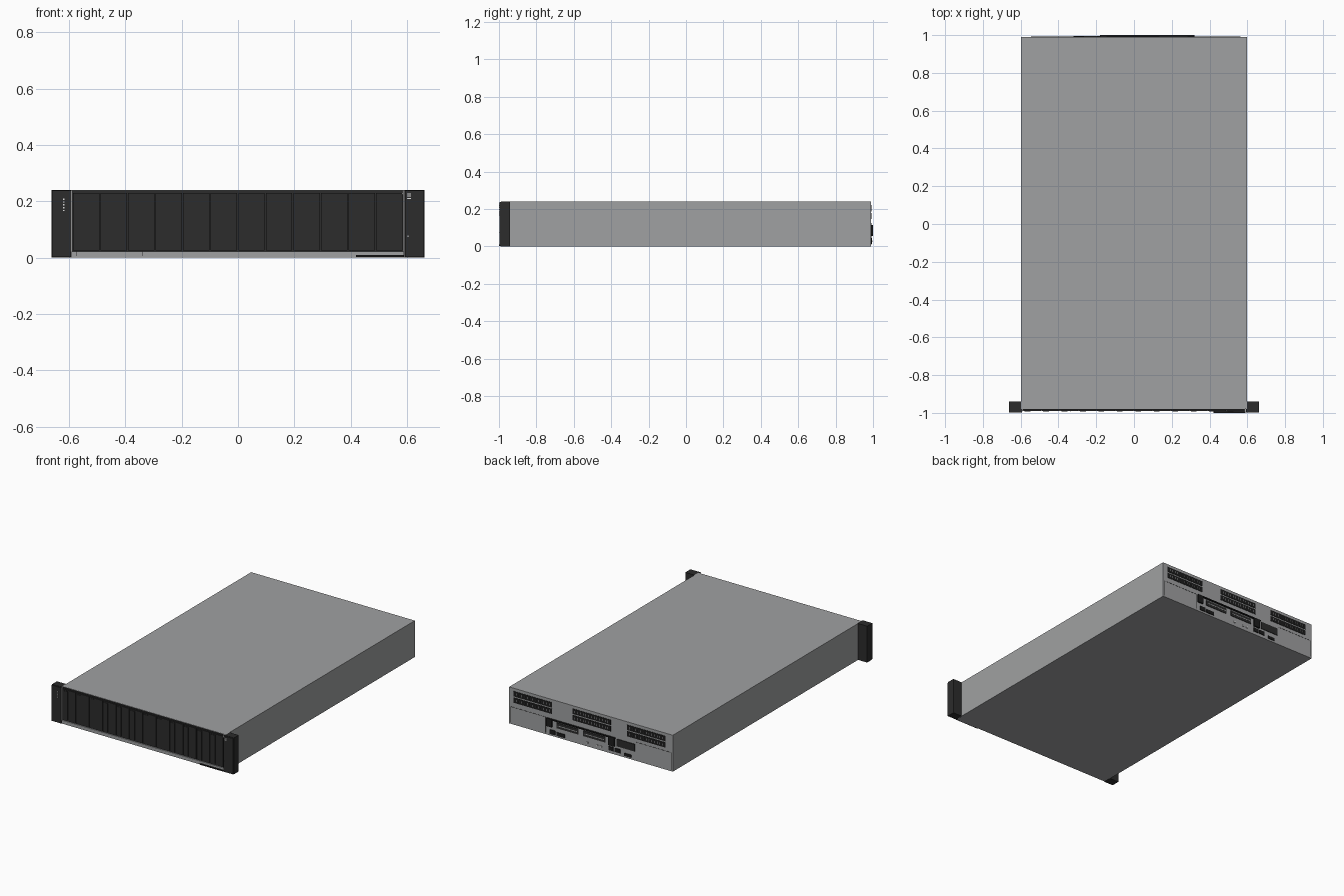
import bpy
import bmesh
from mathutils import Matrix, Vector

if "Cube" in bpy.data.objects:
    bpy.data.objects.remove(bpy.data.objects["Cube"], do_unlink=True)


def material(name, r, g, b):
    m = bpy.data.materials.new(name)
    m.use_nodes = True
    m.diffuse_color = (r, g, b, 1)
    m.node_tree.nodes["Principled BSDF"].inputs["Base Color"].default_value = (r, g, b, 1)
    return m


STEEL = material("steel grey", 0.35, 0.355, 0.36)
DARK = material("charcoal plastic", 0.025, 0.025, 0.025)
BLACK = material("black", 0.012, 0.012, 0.012)
WHITE = material("white marking", 0.75, 0.75, 0.75)


def boxes(name, mat, spans):
    """One object from boxes given as (x0, x1), (y0, y1), (z0, z1)."""
    bm = bmesh.new()
    for span in spans:
        size = Vector([b - a for a, b in span])
        mid = Vector([(a + b) / 2 for a, b in span])
        bmesh.ops.create_cube(bm, size=1, matrix=Matrix.LocRotScale(mid, None, size))
    mesh = bpy.data.meshes.new(name)
    bm.to_mesh(mesh)
    bm.free()
    mesh.materials.append(mat)
    ob = bpy.data.objects.new(name, mesh)
    bpy.context.collection.objects.link(ob)


FRONT, BACK, TOP, HALF = -0.98, 0.99, 0.24, 0.597

# Sheet metal case with its front sill
boxes("chassis", STEEL, [((-HALF, HALF), (FRONT, BACK), (0, TOP))])
boxes("front_sill", STEEL, [((-0.592, 0.59), (-0.991, FRONT), (0, 0.022))])
boxes("sill_seams", DARK, [((x - 0.001, x + 0.001), (-0.992, -0.99), (0.005, 0.021)) for x in (-0.575, -0.338)])
boxes("pull_out_tag", BLACK, [((0.42, 0.59), (-1, -0.985), (0.003, 0.009))])

# Rack ears: a deep block with a thin raised face
for side, name in ((-1, "right"), (1, "left")):
    def across(a, b):
        return tuple(sorted((side * a, side * b)))
    boxes(f"{name}_ear", DARK, [(across(0.592, 0.663), (-0.99, -0.94), (0, TOP)),
                                (across(0.594, 0.661), (-0.997, -0.99), (0.002, TOP - 0.002))])

# Markings and lamps on the ears
boxes("status_lamps", WHITE, [((-0.621, -0.617), (-0.999, -0.996), (0.165 + i * 0.01, 0.17 + i * 0.01)) for i in range(5)])
boxes("power_mark", WHITE, [((0.601, 0.614), (-0.999, -0.996), (z, z + 0.003)) for z in (0.209, 0.217, 0.225)]
      + [((0.603, 0.606), (-0.999, -0.996), (0.074, 0.078))])
boxes("bay_edge_trim", WHITE, [((-0.593, -0.59), (-0.993, FRONT), (0.022, 0.238)),
                               ((0.585, 0.588), (-0.993, FRONT), (0.225, 0.238))])

# Row of upright drive carriers, each with a latch handle
boxes("drive_bay", DARK, [((-0.59, 0.588), (-0.984, FRONT), (0.022, 0.238))])
COUNT = 12
PITCH = 1.174 / COUNT
carriers, handles = [], []
for i in range(COUNT):
    x = -0.588 + i * PITCH
    carriers.append(((x + 0.002, x + PITCH - 0.002), (-0.99, -0.983), (0.026, 0.23)))
    handles.append(((x + 0.008, x + PITCH * 0.4), (-0.993, -0.989), (0.034, 0.222)))
boxes("drive_carriers", DARK, carriers)
boxes("carrier_handles", DARK, handles)

# Rear vents: three pairs of dark grilles with fine bars
grilles, bars = [], []
for x0 in (-0.545, -0.145, 0.283):
    for z0 in (0.145, 0.187):
        grilles.append(((x0, x0 + 0.28), (BACK - 0.002, BACK + 0.002), (z0, z0 + 0.034)))
        bars += [((x0 + k * 0.02 - 0.0015, x0 + k * 0.02 + 0.0015), (BACK, BACK + 0.003), (z0 + 0.01, z0 + 0.024))
                 for k in range(1, 14)]
boxes("rear_grilles", BLACK, grilles)
boxes("grille_bars", STEEL, bars)


def rear(name, mat, rects, depth):
    """Plates on the back panel, given as x0, x1, z0, z1."""
    boxes(name, mat, [((x0, x1), (BACK - 0.002, BACK + depth), (z0, z1)) for x0, x1, z0, z1 in rects])


# Rear controller frame, expansion slots and sockets
rear("controller_frame", BLACK, [(-0.18, 0.32, 0.106, 0.113), (0.28, 0.32, 0.06, 0.113),
                                 (-0.175, -0.13, 0.055, 0.113)], 0.01)
rear("expansion_slots", DARK, [(0.09, 0.25, 0.062, 0.098), (-0.107, 0.055, 0.062, 0.098),
                               (-0.32, -0.19, 0.06, 0.108)], 0.004)
rear("slot_bars", STEEL, [(x, x + 0.145, 0.077, 0.082) for x in (0.097, -0.1)], 0.005)
rear("sockets", BLACK, [(0.26, 0.3, 0.012, 0.04), (0.19, 0.25, 0.012, 0.035), (-0.165, -0.13, 0.02, 0.045),
                        (-0.215, -0.175, 0.02, 0.045), (-0.295, -0.245, 0.012, 0.03)], 0.005)
rear("small_ports", WHITE, [(x, x + 0.01, 0.022, 0.032) for x in (-0.08, -0.05, 0.02)], 0.006)

# Panel seams on the rear
rear("rear_seams", DARK, [(0.33, 0.585, 0.112, 0.114), (0.583, 0.585, 0.01, 0.112), (0.33, 0.332, 0.01, 0.112),
                          (-0.585, -0.33, 0.122, 0.124), (-0.587, -0.585, 0.01, 0.124)], 0.001)
